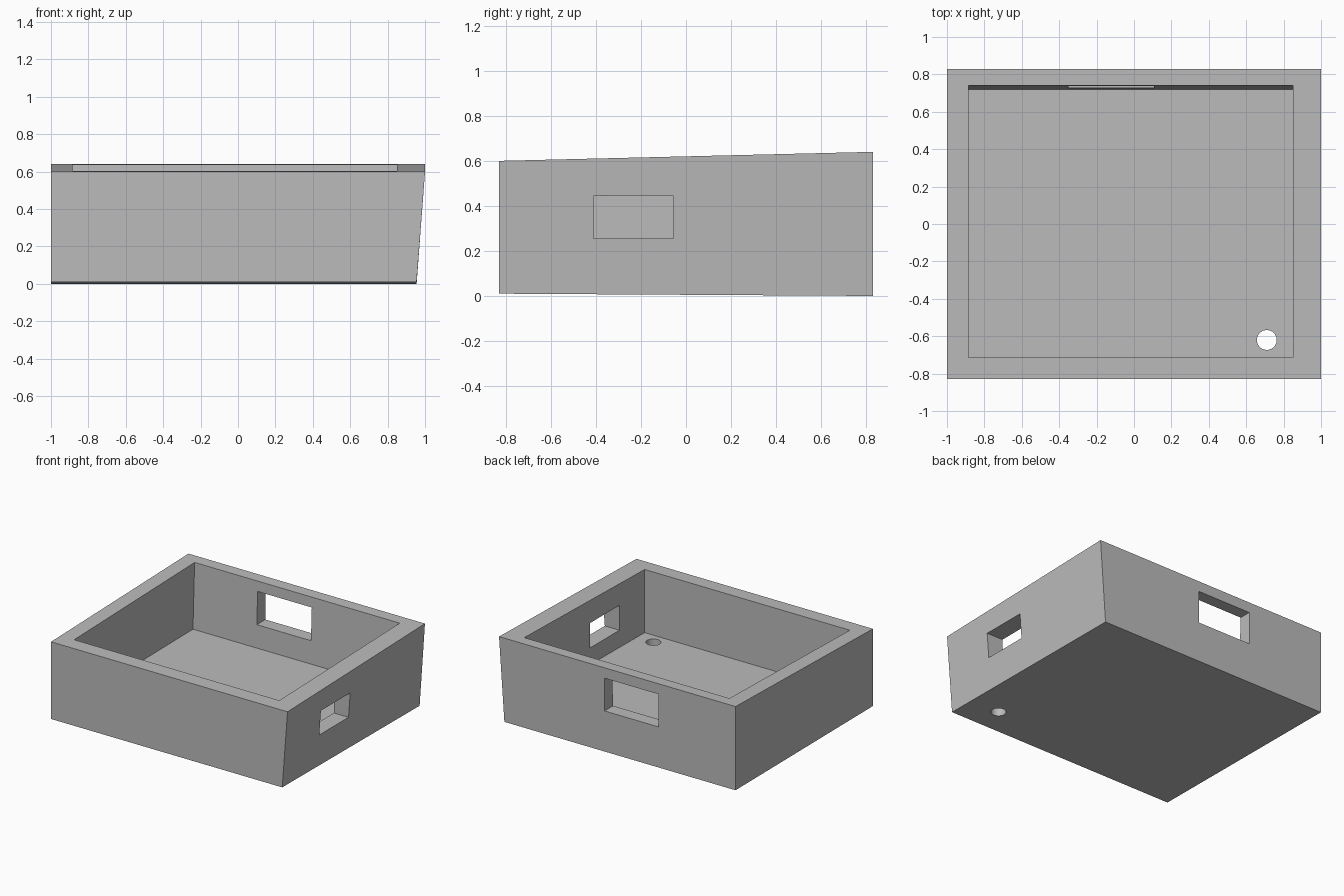
import bpy
import bmesh

cube = bpy.data.objects.get("Cube")
if cube:
    bpy.data.objects.remove(cube, do_unlink=True)

grey = bpy.data.materials.new("plain grey")
grey.use_nodes = True
colour = (0.5, 0.5, 0.5, 1)
grey.diffuse_color = colour
grey.node_tree.nodes["Principled BSDF"].inputs["Base Color"].default_value = colour


def add_mesh(name, bm):
    bmesh.ops.recalc_face_normals(bm, faces=bm.faces)
    mesh = bpy.data.meshes.new(name)
    bm.to_mesh(mesh)
    bm.free()
    mesh.materials.append(grey)
    obj = bpy.data.objects.new(name, mesh)
    bpy.context.collection.objects.link(obj)
    return obj


def block(name, x, y, z, shape=None):
    """Box between the given ranges; shape moves its corners."""
    bm = bmesh.new()
    bmesh.ops.create_cube(bm, size=1)
    for v in bm.verts:
        right, back, top = (c > 0 for c in v.co)
        v.co = (x[right], y[back], z[top])
        if shape:
            shape(v.co, right, back, top)
    return add_mesh(name, bm)


def shell_shape(co, right, back, top):
    # sloping rim and underside, leaning side wall
    if top and back:
        co.z = 0.64
    if not top and not back:
        co.z = 0.01
    if right and not top:
        co.x = 0.955


def cavity_shape(co, right, back, top):
    # floor falls to the front, back wall leans outwards
    if not top:
        co.z = 0.135 if back else 0.12
        if back:
            co.y = 0.72


def drain_cutter():
    bm = bmesh.new()
    bmesh.ops.create_cone(bm, cap_ends=True, segments=48, radius1=0.053,
                          radius2=0.053, depth=0.6)
    bmesh.ops.translate(bm, verts=bm.verts, vec=(0.71, -0.62, 0.05))
    return add_mesh("drain_cutter", bm)


# Tapered outer body
tray = block("open_tray", (-1, 1), (-0.83, 0.83), (0, 0.60), shell_shape)

# Basin, two wall windows and the drain hole
cutters = [
    block("basin_cutter", (-0.885, 0.85), (-0.715, 0.744), (0.13, 0.74), cavity_shape),
    block("back_window_cutter", (-0.35, 0.108), (0.5, 1), (0.31, 0.56)),
    block("side_window_cutter", (0.6, 1.2), (-0.41, -0.056), (0.255, 0.445)),
    drain_cutter(),
]
for cutter in cutters:
    cutter.hide_render = True
    mod = tray.modifiers.new(cutter.name, "BOOLEAN")
    mod.operation = "DIFFERENCE"
    mod.solver = "EXACT"
    mod.object = cutter

# Bake the cuts and drop the cutters
bpy.context.view_layer.update()
graph = bpy.context.evaluated_depsgraph_get()
cut_mesh = bpy.data.meshes.new_from_object(tray.evaluated_get(graph))
tray.modifiers.clear()
tray.data = cut_mesh
for cutter in cutters:
    bpy.data.objects.remove(cutter, do_unlink=True)

# Single colour, smooth only around the drain
tray.data.materials.clear()
tray.data.materials.append(grey)
for p in tray.data.polygons:
    p.material_index = 0
bpy.ops.object.select_all(action="DESELECT")
tray.select_set(True)
bpy.context.view_layer.objects.active = tray
bpy.ops.object.shade_smooth_by_angle()
